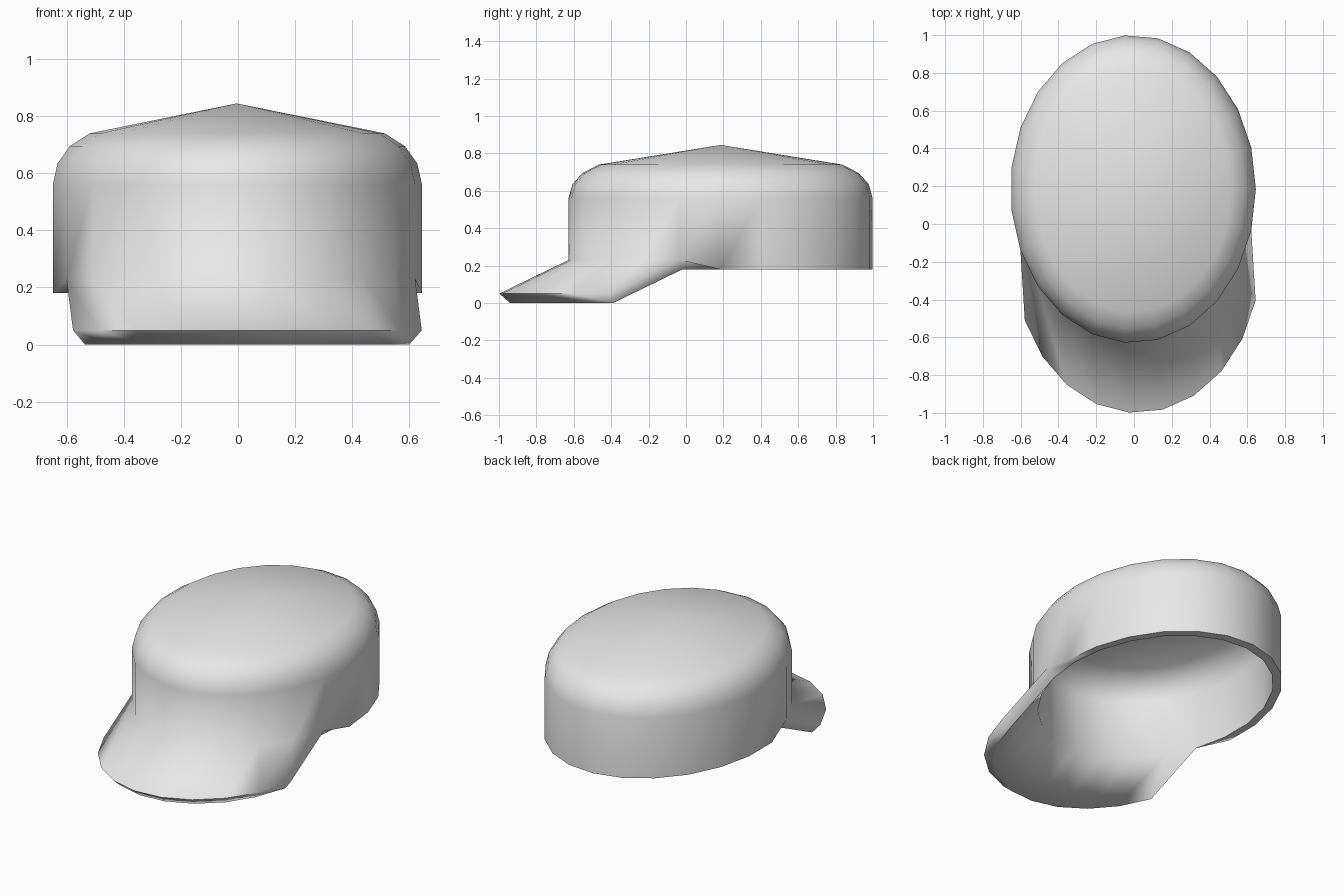
import bpy
import bmesh
import math
from mathutils import Vector

if "Cube" in bpy.data.objects:
    bpy.data.objects.remove(bpy.data.objects["Cube"])

SIDES = 23
FIRST, LAST = 13, 22                      # columns that carry the brim
CENTRE = Vector((-0.005, 0.185, 0))
RX, RY = 0.65, 0.815
RIM, BRIM_ROOT = 0.18, 0.23
BRIM_SHIFT = Vector((0.023, -0.37, -0.18))

cloth = bpy.data.materials.new("light grey cloth")
cloth.use_nodes = True
colour = (0.8, 0.8, 0.8, 1)
cloth.diffuse_color = colour
cloth.node_tree.nodes["Principled BSDF"].inputs["Base Color"].default_value = colour

bm = bmesh.new()


def ring(scale, z):
    """One oval loop of the crown."""
    step = math.tau / SIDES
    return [bm.verts.new(CENTRE + Vector((RX * scale * math.cos(i * step),
                                          RY * scale * math.sin(i * step), z)))
            for i in range(SIDES)]


def bridge(a, b, columns=range(SIDES)):
    for i in columns:
        j = (i + 1) % len(a)
        bm.faces.new((a[i], a[j], b[j], b[i]))


def dome(profile, apex):
    """Stacked loops closed by a shallow cone; returns the open loop."""
    loops = [ring(s, z) for s, z in profile]
    for a, b in zip(loops, loops[1:]):
        bridge(a, b)
    tip = bm.verts.new(CENTRE + Vector((0, 0, apex)))
    top = loops[-1]
    for i in range(SIDES):
        bm.faces.new((top[i], top[(i + 1) % SIDES], tip))
    return loops[0]


# Crown and its lining
outer = dome([(1, RIM), (1, 0.56), (0.974, 0.635), (0.908, 0.695), (0.8, 0.74)], 0.845)
inner = dome([(0.93, RIM), (0.93, 0.54), (0.9, 0.6), (0.84, 0.65), (0.75, 0.685)], 0.785)

# Rim between crown and lining, left open where the brim starts
bridge(outer, inner, [i for i in range(SIDES) if not FIRST <= i < LAST])

# Brim pulled forward and down from the front of the rim
root_top = outer[FIRST:LAST + 1]
root_low = inner[FIRST:LAST + 1]
for v in root_top:
    v.co.z = BRIM_ROOT
edge_top = [bm.verts.new(v.co + BRIM_SHIFT) for v in root_top]
edge_low = [bm.verts.new(v.co + BRIM_SHIFT) for v in root_low]
columns = range(LAST - FIRST)
bridge(root_top, edge_top, columns)
bridge(edge_top, edge_low, columns)
bridge(edge_low, root_low, columns)
for k in (0, -1):
    bm.faces.new((root_top[k], edge_top[k], edge_low[k], root_low[k]))

bmesh.ops.recalc_face_normals(bm, faces=bm.faces)
mesh = bpy.data.meshes.new("cap")
bm.to_mesh(mesh)
bm.free()
mesh.materials.append(cloth)

cap = bpy.data.objects.new("cap", mesh)
bpy.context.collection.objects.link(cap)
bpy.ops.object.select_all(action="DESELECT")
cap.select_set(True)
bpy.context.view_layer.objects.active = cap
bpy.ops.object.shade_smooth_by_angle(angle=math.radians(85))
